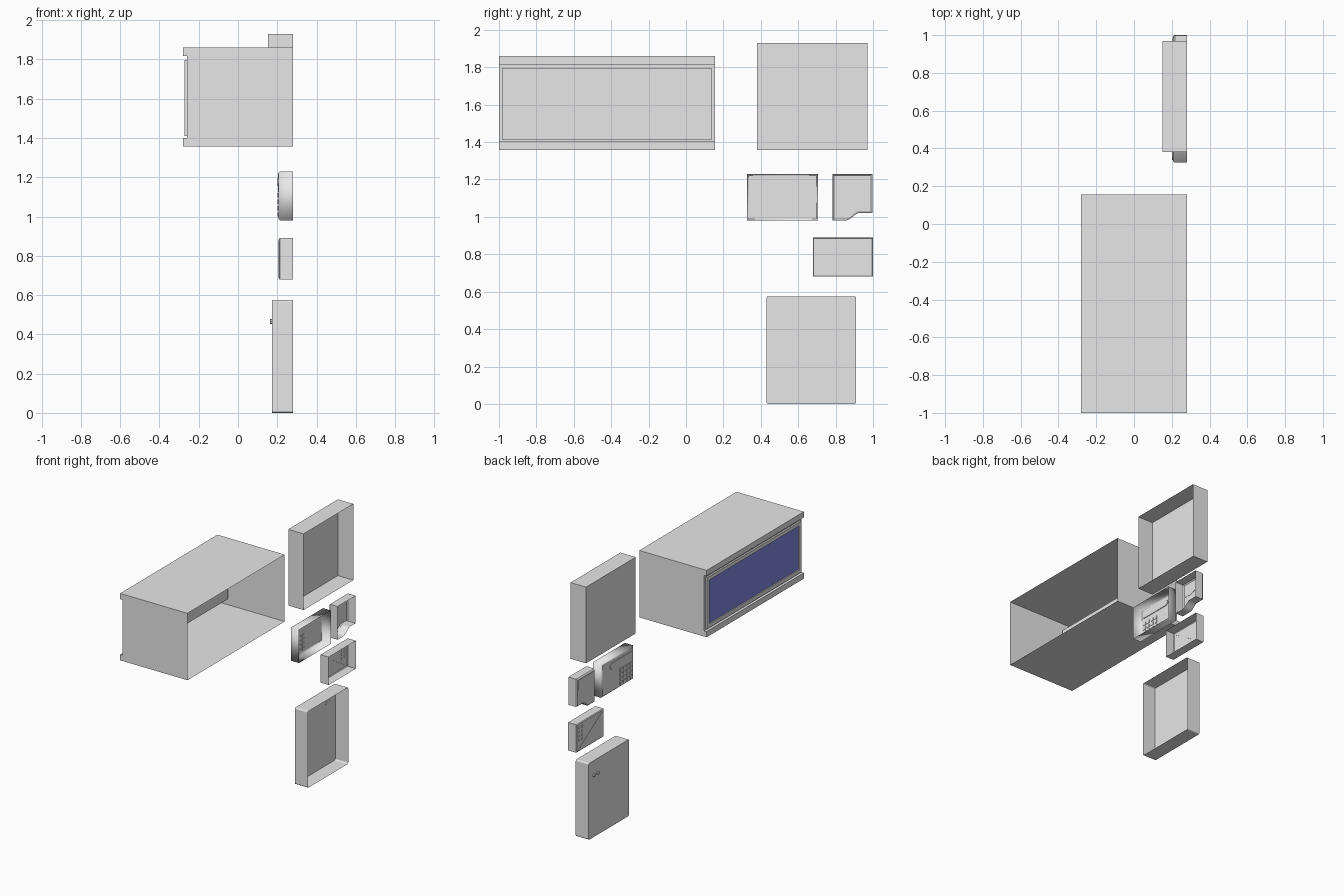
import bpy, bmesh, math
from mathutils import Vector

cube = bpy.data.objects.get("Cube")
if cube:
    bpy.data.objects.remove(cube)


def material(name, color):
    m = bpy.data.materials.new(name)
    m.use_nodes = True
    m.diffuse_color = (*color, 1)
    m.node_tree.nodes["Principled BSDF"].inputs["Base Color"].default_value = (*color, 1)
    return m


GREY = material("light_grey", (0.8, 0.8, 0.8))
BLUE = material("screen_blue", (0.29, 0.31, 1.0))


def finish(name, bm, mats=(GREY,)):
    bmesh.ops.recalc_face_normals(bm, faces=bm.faces)
    mesh = bpy.data.meshes.new(name)
    bm.to_mesh(mesh)
    bm.free()
    for m in mats:
        mesh.materials.append(m)
    ob = bpy.data.objects.new(name, mesh)
    bpy.context.collection.objects.link(ob)
    return ob


def rect(y0, y1, z0, z1):
    return [(y0, z0), (y1, z0), (y1, z1), (y0, z1)]


def rounded(y0, y1, z0, z1, r, steps=4):
    pts = []
    corners = [(y1 - r, z1 - r), (y0 + r, z1 - r), (y0 + r, z0 + r), (y1 - r, z0 + r)]
    for i, (cy, cz) in enumerate(corners):
        for k in range(steps + 1):
            a = math.pi / 2 * (i + k / steps)
            pts.append((cy + r * math.cos(a), cz + r * math.sin(a)))
    return pts


def disc(y, z, r, n=8):
    return [(y + r * math.cos(math.tau * i / n), z + r * math.sin(math.tau * i / n))
            for i in range(n)]


def shell(name, outline, front, back, bevel=0.0, smooth=False, closed=False):
    """Extrude a y-z outline along x; the -x end is capped, the +x end is open."""
    bm = bmesh.new()
    ys, zs = zip(*outline)
    cy, cz = (min(ys) + max(ys)) / 2, (min(zs) + max(zs)) / 2
    hy, hz = max(ys) - cy, max(zs) - cz

    def ring(x, inset=0.0):
        return [bm.verts.new((x, cy + (y - cy) * (1 - inset / hy), cz + (z - cz) * (1 - inset / hz)))
                for y, z in outline]

    rings = [ring(back), ring(front + bevel)]
    if bevel:
        rings.append(ring(front, bevel))
    n = len(outline)
    for a, b in zip(rings, rings[1:]):
        for i in range(n):
            f = bm.faces.new((a[i], a[(i + 1) % n], b[(i + 1) % n], b[i]))
            f.smooth = smooth
    bm.faces.new(rings[-1])
    if closed:
        bm.faces.new(rings[0])
    # Open shells need outward normals chosen by the capped end
    return finish(name, bm)


# Long housing, open at +x, with protruding lips above and below the screen
bm = bmesh.new()
profile = [(0.28, 1.357), (-0.28, 1.357), (-0.28, 1.40), (-0.26, 1.40),
           (-0.26, 1.817), (-0.28, 1.817), (-0.28, 1.86), (0.28, 1.86)]
ends = [[bm.verts.new((x, y, z)) for x, z in profile] for y in (-1.0, 0.155)]
for i in range(len(profile) - 1):
    bm.faces.new((ends[0][i], ends[0][i + 1], ends[1][i + 1], ends[1][i]))
for e in ends:
    bm.faces.new(e)
finish("display_housing", bm)

# Screen unit passing through the housing wall, with a framed blue panel
screen = shell("screen_unit", rect(-0.985, 0.137, 1.41, 1.796), -0.272, -0.18, closed=True)
bm = bmesh.new()
bm.from_mesh(screen.data)
front = min(bm.faces, key=lambda f: f.calc_center_median().x)
bmesh.ops.inset_region(bm, faces=[front], thickness=0.04)
bmesh.ops.inset_region(bm, faces=[front], thickness=0.0005)
for v in front.verts:
    v.co += Vector((0.008, 0, 0))
front.material_index = 1
bm.to_mesh(screen.data)
bm.free()
screen.data.materials.append(BLUE)

# Upper and lower cabinet panels
shell("upper_panel", rect(0.38, 0.97, 1.357, 1.93), 0.152, 0.28)
shell("lower_panel", rounded(0.43, 0.91, 0, 0.575, 0.01), 0.172, 0.28)
for i, y in enumerate((0.85, 0.805)):
    shell(f"lower_panel_lock_{i + 1}", disc(y, 0.465, 0.012), 0.164, 0.173, closed=True)

# Keypad housing with card slot and a grid of keys
shell("keypad_housing", rect(0.325, 0.705, 0.98, 1.23), 0.206, 0.28, 0.008, smooth=True)
shell("card_slot", rounded(0.34, 0.61, 1.155, 1.20, 0.02), 0.201, 0.211, closed=True)
for row in range(4):
    for col in range(4):
        y, z = 0.36 + 0.04 * col, 1.01 + 0.033 * row
        shell(f"key_{row + 1}_{col + 1}", rect(y - 0.013, y + 0.013, z - 0.011, z + 0.011),
              0.201, 0.209, closed=True)


# Printer housing with a stepped lower edge and a matching raised cover
def stepped(y0, y1, low, high, top):
    w = y1 - y0
    pts = [(y0, low), (y0 + 0.33 * w, low)]
    for k in range(1, 7):
        t = k / 6
        pts.append((y0 + (0.33 + 0.36 * t) * w, low + (high - low) * t * t * (3 - 2 * t)))
    return pts + [(y1, high), (y1, top), (y0, top)]


shell("printer_housing", stepped(0.783, 0.997, 0.98, 1.022, 1.23), 0.208, 0.28, 0.008)
shell("printer_cover", stepped(0.793, 0.987, 1.125, 1.145, 1.22), 0.204, 0.21, closed=True)

# Small speaker box with a diagonal ridge and two columns of round holes
shell("speaker_box", rect(0.678, 1.0, 0.68, 0.89), 0.208, 0.28, 0.005)
shell("diagonal_ridge", [(0.685, 0.880), (0.688, 0.884), (0.993, 0.690), (0.990, 0.686)],
      0.206, 0.21, closed=True)
for row in range(4):
    for col in range(2):
        shell(f"speaker_dot_{row + 1}_{col + 1}", disc(0.935 + 0.035 * col, 0.765 + 0.03 * row, 0.009),
              0.205, 0.21, closed=True)
